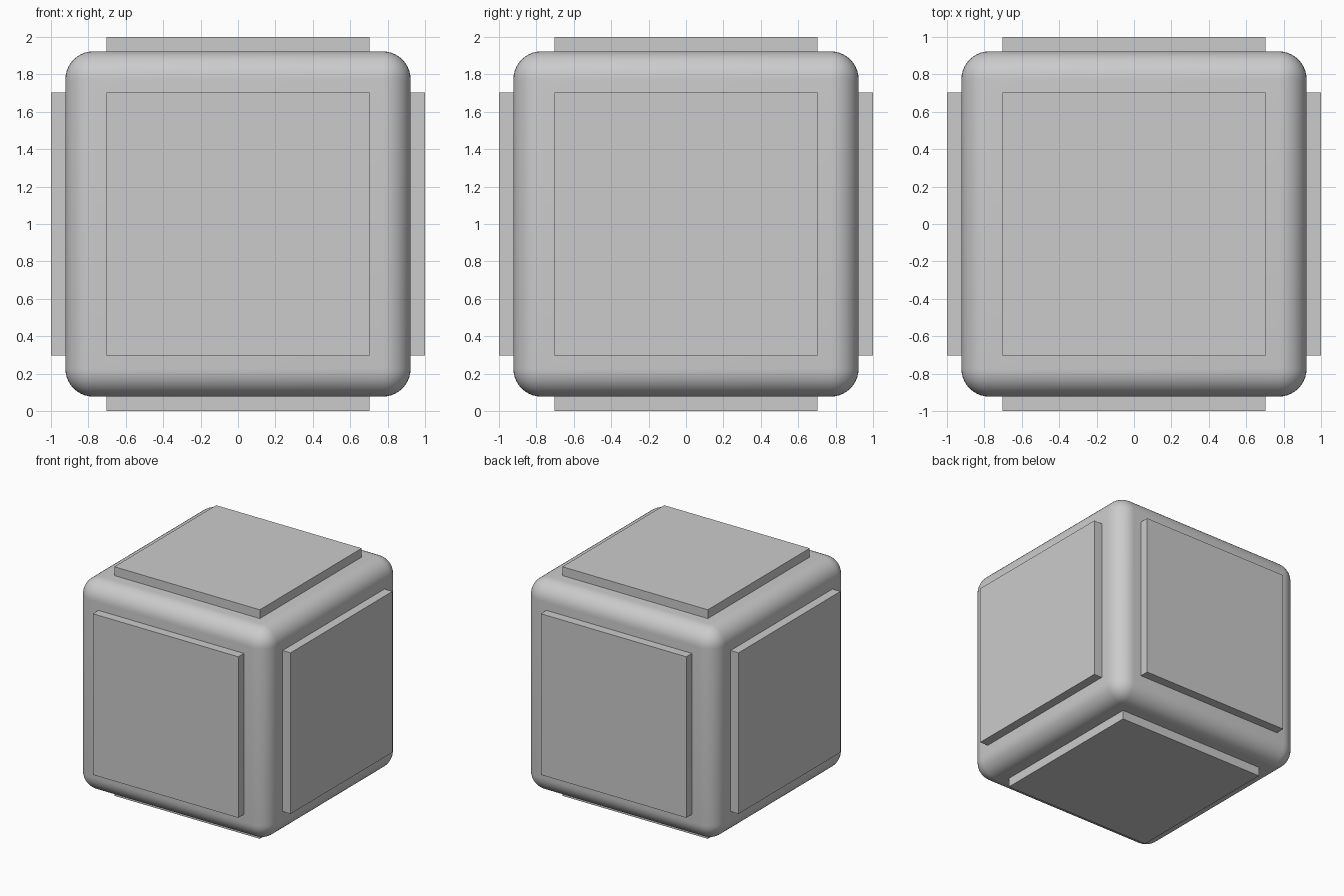
import bpy
from mathutils import Vector

if "Cube" in bpy.data.objects:
    bpy.data.objects.remove(bpy.data.objects["Cube"])

CENTRE = Vector((0, 0, 1))
CORE = 0.923      # half size of the rounded body
PANEL = 0.703     # half width of each raised panel
SINK = 0.01       # how far the panels sit into the body


def box(name, location, dimensions):
    bpy.ops.mesh.primitive_cube_add(size=1, location=location)
    obj = bpy.context.object
    obj.name = name
    obj.scale = dimensions
    bpy.ops.object.transform_apply(location=False, rotation=False, scale=True)
    return obj


# Rounded cube body
body = box("body", CENTRE, (2 * CORE,) * 3)
bevel = body.modifiers.new("rounded_edges", 'BEVEL')
bevel.width = 0.15
bevel.segments = 10
bevel.limit_method = 'NONE'
bpy.ops.object.modifier_apply(modifier=bevel.name)
bpy.ops.object.shade_smooth_by_angle()

# One raised square panel on each of the six faces
names = (("left_panel", "right_panel"), ("front_panel", "back_panel"),
         ("bottom_panel", "top_panel"))
inner = CORE - SINK
for axis in range(3):
    for name, side in zip(names[axis], (-1, 1)):
        offset = Vector((0, 0, 0))
        offset[axis] = side * (1 + inner) / 2
        size = [2 * PANEL] * 3
        size[axis] = 1 - inner
        box(name, CENTRE + offset, size)
